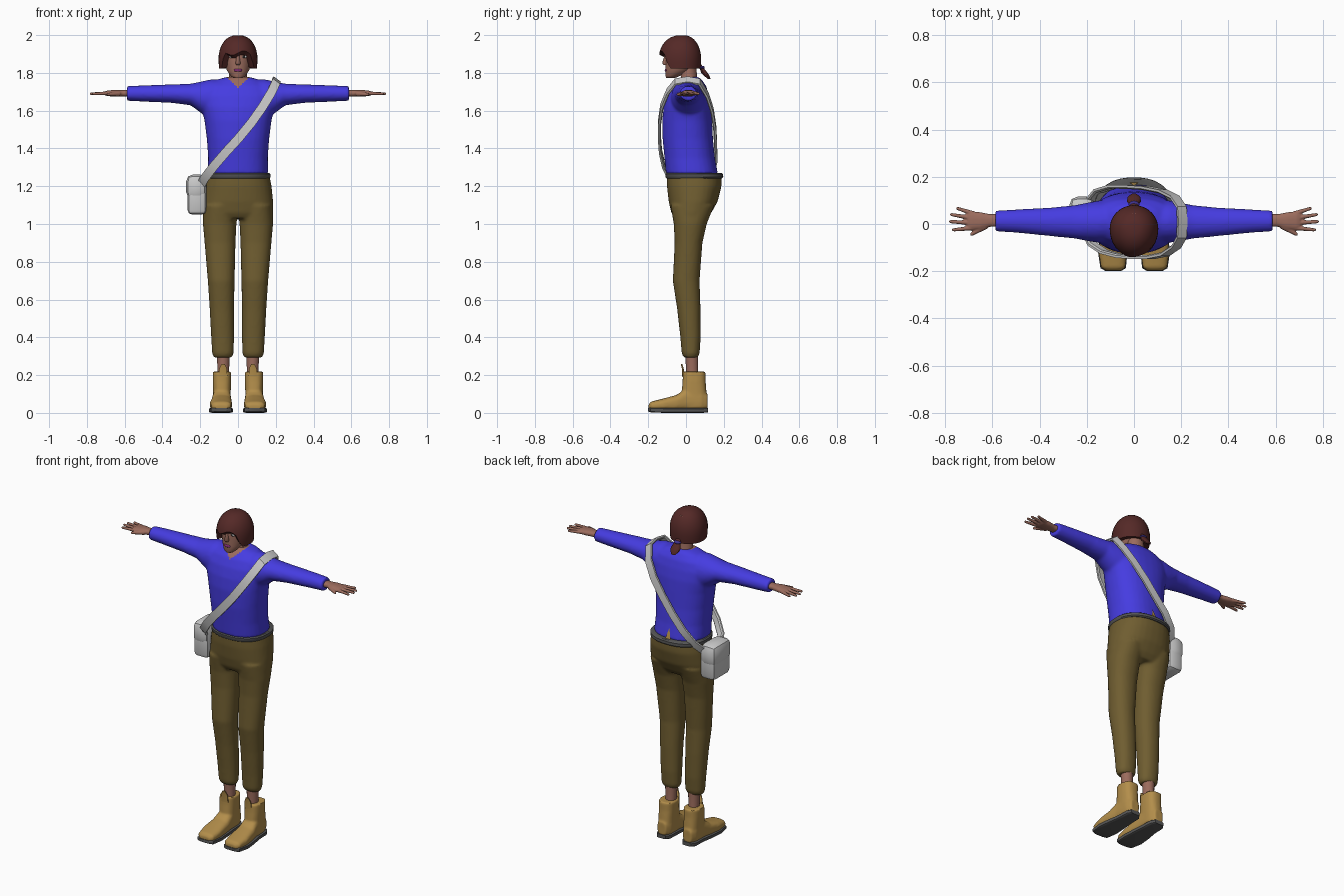
import bpy, bmesh, math
from mathutils import Vector, Matrix

MATS = {}
COLORS = dict(shirt=(.06, .045, .75), pants=(.16, .11, .03), boot=(.45, .27, .07), hair=(.09, .022, .02),
              skin=(.33, .15, .11), dark=(.09, .09, .09), white=(.8, .8, .8), black=(.02, .015, .015),
              lips=(.25, .03, .2), tie=(.05, .03, .25))


def mat(key):
    if key not in MATS:
        MATS[key] = bpy.data.materials.new(key)
        MATS[key].diffuse_color = (*COLORS[key], 1)
    return MATS[key]


def loft(bm, axis, rows, n=24, power=2.0, sides=(1,)):
    """Closed loft along an axis; row = position, then min/max of the two other axes."""
    for s in sides:
        rings = []
        for p, a0, a1, b0, b1 in rows:
            ring = []
            for i in range(n):
                t = 2 * math.pi * (i + .5) / n
                c, d = math.cos(t), math.sin(t)
                a = (a0 + a1) / 2 + (a1 - a0) / 2 * math.copysign(abs(c) ** (2 / power), c)
                b = (b0 + b1) / 2 + (b1 - b0) / 2 * math.copysign(abs(d) ** (2 / power), d)
                x, y, z = {'x': (p, a, b), 'y': (a, p, b), 'z': (a, b, p)}[axis]
                ring.append(bm.verts.new((s * x, y, z)))
            rings.append(ring)
        skin(bm, rings)


def skin(bm, rings):
    n = len(rings[0])
    for r, q in zip(rings, rings[1:]):
        for i in range(n):
            bm.faces.new((r[i], r[(i + 1) % n], q[(i + 1) % n], q[i]))
    bm.faces.new(rings[0])
    bm.faces.new(rings[-1])


def sym(rows):
    """Rows (z, half width, y0, y1) centred on x = 0."""
    return [(z, -w, w, a, b) for z, w, a, b in rows]


def ball(bm, c, r, sides=(1,)):
    for s in sides:
        m = Matrix.Translation((s * c[0], c[1], c[2])) @ Matrix.Diagonal((*r, 1))
        bmesh.ops.create_uvsphere(bm, u_segments=14, v_segments=8, radius=1, matrix=m)


def rod(bm, p, q, r0, r1):
    p, q = Vector(p), Vector(q)
    m = Matrix.Translation((p + q) / 2) @ (q - p).to_track_quat('Z', 'Y').to_matrix().to_4x4()
    bmesh.ops.create_cone(bm, cap_ends=True, segments=10, radius1=r0, radius2=r1, depth=(q - p).length, matrix=m)
    bmesh.ops.create_uvsphere(bm, u_segments=10, v_segments=6, radius=r1, matrix=Matrix.Translation(q))


def finish(name, bm, color=None, voxel=0, angle=40, smooth=3):
    bmesh.ops.recalc_face_normals(bm, faces=bm.faces)
    me = bpy.data.meshes.new(name)
    bm.to_mesh(me)
    bm.free()
    ob = bpy.data.objects.new(name, me)
    bpy.context.collection.objects.link(ob)
    if voxel:  # fuse overlapping volumes into one soft skin
        r = ob.modifiers.new("fuse", 'REMESH')
        r.mode, r.voxel_size = 'VOXEL', voxel
        s = ob.modifiers.new("soften", 'SMOOTH')
        s.factor, s.iterations = .5, smooth
        bpy.context.view_layer.update()
        me = bpy.data.meshes.new_from_object(ob.evaluated_get(bpy.context.evaluated_depsgraph_get()))
        ob.modifiers.clear()
        ob.data = me
    me.shade_smooth()
    me.set_sharp_from_angle(angle=math.radians(angle))
    if color:
        me.materials.append(mat(color))
    return ob


BOTH = (1, -1)

# shirt: torso and sleeves, with a skin-coloured V neck
bm = bmesh.new()
loft(bm, 'z', sym([(1.262, .160, -.106, .17), (1.35, .158, -.114, .153), (1.45, .165, -.124, .143),
                   (1.55, .178, -.126, .138), (1.62, .195, -.118, .133), (1.68, .2, -.102, .122),
                   (1.73, .17, -.078, .107), (1.765, .11, -.045, .083), (1.778, .06, -.028, .066)]), 32, 2.3)
loft(bm, 'x', [(.05, -.075, .1, 1.56, 1.765), (.15, -.08, .1, 1.56, 1.765), (.2, -.072, .09, 1.59, 1.753),
               (.25, -.062, .08, 1.628, 1.743), (.35, -.052, .07, 1.641, 1.739), (.5, -.037, .062, 1.648, 1.734),
               (.588, -.032, .057, 1.652, 1.73)], 24, 2, BOTH)
shirt = finish("shirt", bm, 'shirt', .009, 60, 5)
shirt.data.materials.append(mat('skin'))
for f in shirt.data.polygons:
    c = f.center
    if c.y < .03 and c.z > 1.722 + abs(c.x) * .9 and abs(c.x) < .07:
        f.material_index = 1

# trousers: hips and two legs
bm = bmesh.new()
loft(bm, 'z', sym([(1.255, .167, -.101, .188), (1.2, .178, -.101, .188), (1.12, .186, -.092, .168),
                   (1.06, .187, -.078, .135), (1.03, .183, -.06, .11)]), 32, 2.3)
loft(bm, 'z', [(1.1, .004, .183, -.082, .15), (1.0, .008, .186, -.065, .11), (.9, .013, .177, -.06, .087),
               (.7, .018, .16, -.07, .072), (.55, .021, .15, -.047, .077), (.4, .021, .142, -.03, .078),
               (.315, .023, .137, -.023, .072), (.293, .032, .128, -.012, .062)], 24, 2.2, BOTH)
finish("trousers", bm, 'pants', .009, 60, 4)

# waistband
bm = bmesh.new()
loft(bm, 'z', sym([(1.242, .168, -.104, .192), (1.248, .173, -.109, .198), (1.264, .173, -.109, .197),
                   (1.27, .166, -.103, .19)]), 32, 2.3)
finish("waistband", bm, 'dark')

# slit at the back hem
bm = bmesh.new()
bm.faces.new([bm.verts.new(v) for v in ((-.018, .176, 1.268), (.018, .176, 1.268), (0, .161, 1.33))])
finish("hem_slit", bm, 'boot')

# ankles
bm = bmesh.new()
loft(bm, 'z', [(.15, .045, .112, -.004, .075), (.22, .047, .108, 0, .065), (.32, .042, .114, -.005, .065)],
     16, 2, BOTH)
finish("ankles", bm, 'skin')

# boots: foot, shaft and tongue
bm = bmesh.new()
loft(bm, 'y', [(-.198, .055, .12, .018, .045), (-.185, .037, .14, .012, .06), (-.12, .03, .15, .01, .076),
               (-.05, .033, .143, .01, .095), (0, .037, .134, .01, .13), (.08, .041, .13, .01, .13),
               (.114, .058, .115, .02, .1)], 20, 2.8, BOTH)
loft(bm, 'z', [(.03, .04, .13, -.03, .115), (.12, .038, .132, -.022, .108), (.17, .036, .134, -.018, .104),
               (.218, .035, .134, -.017, .104)], 20, 2.6, BOTH)
finish("boots", bm, 'boot', .007, 50, 3)
bm = bmesh.new()
loft(bm, 'z', [(.19, .055, .105, -.02, -.008), (.235, .058, .1, -.022, -.012), (.26, .07, .088, -.028, -.02)],
     8, 3, BOTH)
finish("boot_tongues", bm, 'boot')

# boot soles
bm = bmesh.new()
loft(bm, 'y', [(-.2, .055, .12, .008, .026), (-.187, .034, .143, .003, .028), (-.12, .027, .153, 0, .026),
               (-.05, .031, .146, 0, .026), (.02, .037, .134, 0, .026), (.09, .04, .132, 0, .026),
               (.117, .058, .115, .003, .026)], 12, 7, BOTH)
finish("boot_soles", bm, 'dark')

# hands: palm, four fingers and thumb
bm = bmesh.new()
loft(bm, 'x', [(.56, -.012, .042, 1.673, 1.711), (.61, -.012, .042, 1.675, 1.709), (.65, -.024, .05, 1.674, 1.71),
               (.69, -.026, .054, 1.677, 1.707), (.705, -.022, .05, 1.682, 1.702)], 16, 2.4, BOTH)
for s in BOTH:
    for y0, x1, y1 in ((.044, .748, .066), (.024, .774, .04), (.004, .778, .01), (-.016, .766, -.025)):
        rod(bm, (s * .68, y0, 1.692), (s * x1, y1, 1.69), .011, .007)
    rod(bm, (s * .63, -.008, 1.69), (s * .688, -.043, 1.686), .015, .008)
finish("hands", bm, 'skin', .004, 60, 2)

# head with neck, nose and ears
bm = bmesh.new()
loft(bm, 'z', sym([(1.772, .024, -.104, -.06), (1.785, .04, -.109, -.03), (1.815, .06, -.109, .03),
                   (1.86, .073, -.108, .065), (1.90, .077, -.108, .07), (1.94, .075, -.1, .065),
                   (1.975, .05, -.07, .045)]))
loft(bm, 'z', sym([(1.70, .07, -.05, .075), (1.765, .05, -.026, .06), (1.84, .046, -.035, .055)]), 20)
loft(bm, 'z', sym([(1.892, .007, -.114, -.09), (1.852, .014, -.126, -.09), (1.842, .011, -.118, -.09)]), 10)
finish("head", bm, 'skin', angle=60)

# face details
for name, color, c, r, sides in (("eyes", 'white', (.032, -.097, 1.886), (.015, .008, .008), BOTH),
                                 ("pupils", 'black', (.032, -.102, 1.886), (.006, .005, .007), BOTH),
                                 ("eyebrows", 'black', (.034, -.098, 1.906), (.018, .007, .003), BOTH),
                                 ("lips", 'lips', (0, -.104, 1.814), (.023, .009, .009), (1,))):
    bm = bmesh.new()
    ball(bm, c, r, sides)
    finish(name, bm, color)

# hair cap: hem height varies from fringe to nape
bm = bmesh.new()
rings, N = [], 36
for k in range(1, 11):
    ring = []
    for i in range(N):
        a = 2 * math.pi * i / N
        x, y = math.sin(a), -math.cos(a)
        f = min(1, max(0, (-y - .5) / .28))  # 1 across the fringe
        hem = 1.822 + .083 * f + (.012 * math.sin(5 * a) if f > .5 else 0)
        end = math.acos(max(-1, min(1, (hem - 1.875) / .125)))
        z = 1.875 + .125 * math.cos(k / 10 * end)
        w = math.sin(min(math.pi / 2, k / 10 * end)) ** .85 * (1 if z > 1.86 else 1 - (1.86 - z) * .8)
        ring.append(bm.verts.new((x * .103 * w, -.02 + y * w * (.124 if y < 0 else .1), z)))
    rings.append(ring)
skin(bm, rings)
bmesh.ops.poke(bm, faces=[f for f in bm.faces if len(f.verts) > 4 and f.calc_center_median().z < 1.95])
finish("hair", bm, 'hair', angle=50)

# ponytail and its tie
bm = bmesh.new()
loft(bm, 'z', sym([(1.85, .018, .05, .078), (1.825, .018, .072, .095), (1.8, .03, .08, .115),
                   (1.785, .028, .095, .125), (1.768, .014, .115, .13)]), 12)
finish("ponytail", bm, 'hair')
bm = bmesh.new()
ball(bm, (0, .083, 1.828), (.023, .016, .01))
finish("hair_tie", bm, 'tie')

# bag with flap
for name, size, c, w in (("bag", (.1, .165, .2), (-.217, .027, 1.15), .024),
                         ("bag_flap", (.108, .178, .13), (-.22, .027, 1.197), .035)):
    bm = bmesh.new()
    bmesh.ops.create_cube(bm, size=1, matrix=Matrix.Translation(c) @ Matrix.Diagonal((*size, 1)))
    bmesh.ops.bevel(bm, geom=bm.edges[:], offset=w, segments=2, affect='EDGES', profile=.5)
    finish(name, bm, angle=25)

# strap: flat band swept diagonally over the left shoulder
path = [Vector(p) for p in ((-.2, -.03, 1.2), (-.175, -.085, 1.245), (-.125, -.118, 1.31), (-.06, -.135, 1.385),
                            (0, -.14, 1.45), (.07, -.14, 1.535), (.13, -.128, 1.62), (.178, -.095, 1.7),
                            (.2, -.055, 1.75), (.203, .01, 1.761), (.2, .07, 1.75), (.172, .112, 1.68),
                            (.12, .138, 1.6), (.05, .152, 1.51), (-.02, .157, 1.42), (-.09, .158, 1.34),
                            (-.15, .14, 1.27), (-.2, .08, 1.2))]
wide = Vector((.8, 0, -.6))
bm = bmesh.new()
rings = []
for i, p in enumerate(path):
    t = path[min(i + 1, len(path) - 1)] - path[max(i - 1, 0)]
    n = t.cross(wide).normalized()
    rings.append([bm.verts.new(p + wide * u * .024 + n * v * .008)
                  for u, v in ((-1, -1), (1, -1), (1, .3), (.7, 1), (-.7, 1), (-1, .3))])
skin(bm, rings)
finish("bag_strap", bm, angle=30)
